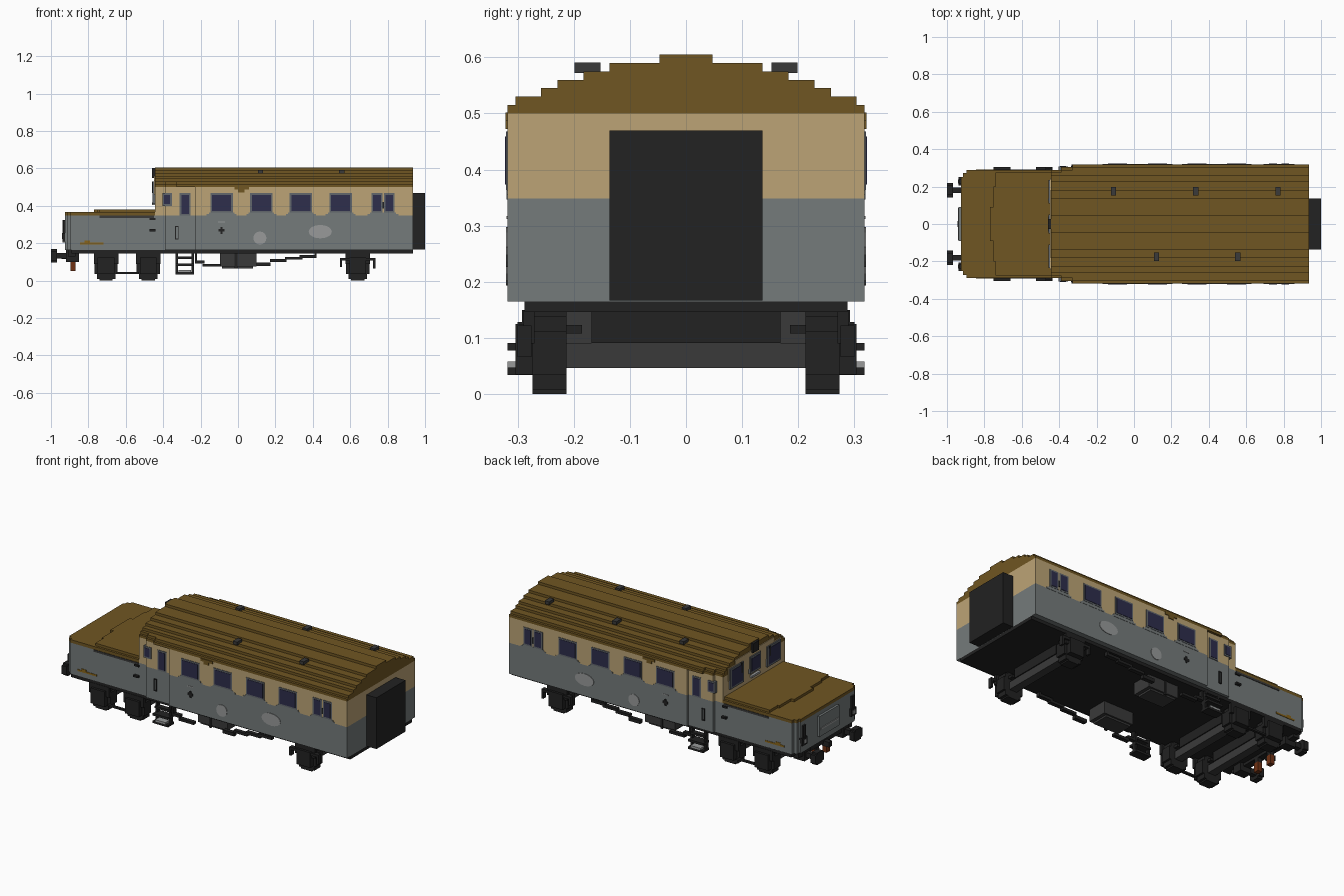
import bpy, bmesh, math

cube = bpy.data.objects.get("Cube")
if cube:
    bpy.data.objects.remove(cube, do_unlink=True)


def material(name, rgb):
    lin = [((c / 255 + 0.055) / 1.055) ** 2.4 for c in rgb] + [1.0]
    m = bpy.data.materials.new(name)
    m.use_nodes = True
    m.diffuse_color = lin
    bsdf = next(n for n in m.node_tree.nodes if n.type == 'BSDF_PRINCIPLED')
    bsdf.inputs["Base Color"].default_value = lin
    bsdf.inputs["Roughness"].default_value = 0.8
    return m


BROWN = material("roof brown", (112, 86, 34))
CREAM = material("cream", (188, 164, 118))
GREY = material("body grey", (117, 123, 123))
BLACK = material("black", (34, 34, 34))
DARK = material("dark grey", (58, 58, 58))
LIGHT = material("light grey", (152, 154, 154))
GLASS = material("window blue", (46, 46, 76))
FRAME = material("frame grey", (98, 103, 108))
RUST = material("rust red", (112, 50, 20))
OCHRE = material("ochre", (136, 100, 26))


def finish(name, bm, mat):
    bmesh.ops.recalc_face_normals(bm, faces=bm.faces)
    me = bpy.data.meshes.new(name)
    bm.to_mesh(me)
    bm.free()
    me.materials.append(mat)
    ob = bpy.data.objects.new(name, me)
    bpy.context.collection.objects.link(ob)
    return ob


def boxes(name, mat, items, mirror=False):
    """Boxes given as (x0, x1, y0, y1, z0, z1), optionally repeated across y = 0."""
    bm = bmesh.new()
    items = list(items)
    if mirror:
        items += [(a, b, -d, -c, e, f) for a, b, c, d, e, f in items]
    for x0, x1, y0, y1, z0, z1 in items:
        vs = bmesh.ops.create_cube(bm, size=1)["verts"]
        for v in vs:
            v.co = (x1 if v.co.x > 0 else x0, y1 if v.co.y > 0 else y0,
                    z1 if v.co.z > 0 else z0)
    return finish(name, bm, mat)


def plan_prism(name, mat, half, z0, z1):
    """Extrude a plan outline, mirrored across y = 0, from z0 to z1."""
    pts = half + [(x, -y) for x, y in reversed(half)]
    bm = bmesh.new()
    f = bm.faces.new([bm.verts.new((x, y, z0)) for x, y in pts])
    ext = bmesh.ops.extrude_face_region(bm, geom=[f])["geom"]
    for v in ext:
        if isinstance(v, bmesh.types.BMVert):
            v.co.z = z1
    return finish(name, bm, mat)


def discs(name, mat, x, z, rx, rz):
    """Thin oval plates on both body sides."""
    bm = bmesh.new()
    for s in (-1, 1):
        ring = [(x + rx * math.cos(i * math.pi / 8), z + rz * math.sin(i * math.pi / 8))
                for i in range(16)]
        a = [bm.verts.new((px, s * 0.316, pz)) for px, pz in ring]
        b = [bm.verts.new((px, s * 0.321, pz)) for px, pz in ring]
        bm.faces.new(a)
        bm.faces.new(b)
        for i in range(16):
            j = (i + 1) % 16
            bm.faces.new((a[i], a[j], b[j], b[i]))
    return finish(name, bm, mat)


# Body shell: bonnet, slightly wider cab, widest saloon
saloon = [(-0.39, 0.288), (-0.39, 0.304), (-0.23, 0.304), (-0.23, 0.318), (0.935, 0.318)]
bonnet = [(-0.925, 0.25), (-0.915, 0.25), (-0.915, 0.272), (-0.895, 0.272), (-0.895, 0.288)]
plan_prism("lower_body", GREY, bonnet + saloon, 0.165, 0.348)
plan_prism("upper_body", CREAM, [(-0.445, 0.288)] + saloon, 0.348, 0.50)

# Bonnet cover in two shallow layers
plan_prism("bonnet_cover", BROWN, bonnet + [(-0.44, 0.288)], 0.348, 0.366)
plan_prism("bonnet_cover_top", BROWN,
           [(-0.77, 0.09), (-0.75, 0.09), (-0.75, 0.2), (-0.74, 0.2), (-0.74, 0.275), (-0.44, 0.275)],
           0.366, 0.381)
boxes("bonnet_side_strip", DARK, [(-0.74, -0.45, 0.287, 0.291, 0.336, 0.348)], True)

# Stepped arched roof
plan_prism("roof_eave", BROWN, [(-0.445, 0.288), (-0.39, 0.288), (-0.39, 0.304), (-0.33, 0.304),
                                (-0.33, 0.318), (0.935, 0.318)], 0.50, 0.515)
plan_prism("roof_second_step", BROWN, [(-0.445, 0.275), (-0.39, 0.275), (-0.39, 0.29), (-0.33, 0.29),
                                       (-0.33, 0.304), (0.935, 0.304)], 0.515, 0.53)
widths = [0.258, 0.229, 0.183, 0.136, 0.047]
boxes("roof_steps", BROWN, [(-0.445, 0.935, -w, w, 0.53 + 0.015 * i, 0.545 + 0.015 * i)
                            for i, w in enumerate(widths)])
boxes("roof_vents", DARK,
      [(x - 0.014, x + 0.014, 0.152, 0.199, 0.572, 0.591) for x in (-0.11, 0.33, 0.77)] +
      [(x - 0.014, x + 0.014, -0.199, -0.152, 0.572, 0.591) for x in (0.12, 0.555)])
boxes("roof_side_bracket", BROWN, [(-0.02, 0.058, 0.316, 0.322, 0.487, 0.502),
                                   (0.0, 0.034, 0.316, 0.322, 0.472, 0.487)], True)

# Side windows: (left, right, bottom, top, wall y)
big = [(c - 0.06, c + 0.06, 0.364, 0.468, 0.318) for c in (-0.088, 0.125, 0.336, 0.549)]
twin = [(0.713, 0.773, 0.364, 0.468, 0.318), (0.78, 0.838, 0.364, 0.468, 0.318)]
cab = [(-0.312, -0.254, 0.348, 0.468, 0.304), (-0.404, -0.354, 0.40, 0.468, 0.296)]
frames, panes = [], []
for x0, x1, z0, z1, y in big + twin + cab:
    if x0 < -0.39:
        y = 0.304
    frames.append((x0, x1, y - 0.018, y + 0.003, z0, z1))
    panes.append((x0 + 0.009, x1 - 0.009, y - 0.01, y + 0.005, z0 + 0.009, z1 - 0.009))
boxes("side_window_frames", FRAME, frames, True)
boxes("side_window_panes", GLASS, panes, True)
boxes("twin_window_handle", BLACK, [(0.772, 0.781, 0.316, 0.322, 0.385, 0.42)], True)

# Grey rises beneath the windows, giving the cream a scalloped lower edge
spans = [(x0, x1) for x0, x1, *_ in big] + [(0.713, 0.838)]
boxes("waist_scallops", GREY,
      [(a - 0.008, b + 0.008, 0.31, 0.3195, 0.347, 0.364) for a, b in spans] +
      [(a - 0.02, b + 0.02, 0.31, 0.3195, 0.347, 0.356) for a, b in spans], True)

# Painted side details
discs("small_side_roundel", LIGHT, 0.117, 0.228, 0.035, 0.035)
discs("large_side_roundel", LIGHT, 0.44, 0.262, 0.062, 0.036)
boxes("side_emblem", BLACK, [(-0.105, -0.072, 0.316, 0.321, 0.262, 0.276),
                             (-0.094, -0.082, 0.316, 0.321, 0.25, 0.288)], True)
boxes("emblem_bar", LIGHT, [(-0.108, -0.07, 0.316, 0.32, 0.312, 0.317)], True)
boxes("bonnet_side_stripe", OCHRE, [(-0.845, -0.72, 0.286, 0.2905, 0.194, 0.204),
                                    (-0.82, -0.79, 0.286, 0.2905, 0.204, 0.214)], True)

# Door seam, door rails and side handles
boxes("door_rail", BLACK, [(-0.337, -0.332, 0.302, 0.309, 0.22, 0.292),
                           (-0.322, -0.317, 0.302, 0.309, 0.22, 0.292),
                           (-0.337, -0.317, 0.302, 0.309, 0.22, 0.225),
                           (-0.337, -0.317, 0.302, 0.309, 0.287, 0.292)], True)
boxes("side_handles", BLACK, [(-0.472, -0.442, 0.286, 0.304, 0.264, 0.275),
                              (-0.472, -0.442, 0.286, 0.296, 0.325, 0.336)], True)

# Cab front above the bonnet
boxes("cab_front_panel", CREAM, [(-0.449, -0.44, -0.245, 0.245, 0.46, 0.535),
                                 (-0.449, -0.44, -0.18, 0.18, 0.53, 0.56)])
boxes("cab_front_frames", FRAME, [(-0.456, -0.44, 0.11, 0.235, 0.41, 0.53)], True)
boxes("cab_front_panes", GLASS, [(-0.458, -0.45, 0.122, 0.223, 0.422, 0.518)], True)
boxes("cab_wiper_and_post", BLACK, [(-0.459, -0.445, 0.125, 0.137, 0.47, 0.53)], True)
boxes("cab_centre_frame", FRAME, [(-0.456, -0.44, -0.05, 0.05, 0.43, 0.53)])
boxes("cab_centre_pane", GLASS, [(-0.458, -0.45, -0.038, 0.038, 0.442, 0.518)])
boxes("cab_centre_bracket", LIGHT, [(-0.46, -0.445, -0.04, 0.04, 0.405, 0.417)])
boxes("cab_horn", BLACK, [(-0.459, -0.44, -0.028, 0.028, 0.548, 0.603)])

# Bonnet nose
boxes("nose_grille", GREY, [(-0.938, -0.92, -0.092, 0.092, 0.205, 0.325)])
boxes("nose_rail", LIGHT, [(-0.942, -0.936, -0.085, 0.085, 0.245, 0.255)])
boxes("nose_lamps", BLACK, [(-0.938, -0.915, 0.205, 0.25, 0.21, 0.255),
                            (-0.936, -0.915, 0.215, 0.24, 0.255, 0.325)], True)
boxes("nose_lamp_lenses", LIGHT, [(-0.941, -0.93, 0.217, 0.239, 0.222, 0.243)], True)

# Gangway connection at the other end
boxes("gangway", BLACK, [(0.93, 1.0, -0.136, 0.136, 0.167, 0.47)])

# Underframe
boxes("underframe", BLACK, [(-0.89, 0.935, -0.288, 0.288, 0.146, 0.166)])
boxes("buffer_beam", BLACK, [(-0.91, -0.87, -0.25, 0.25, 0.13, 0.167)])
boxes("buffers", BLACK, [(-1.0, -0.968, 0.142, 0.218, 0.108, 0.158),
                         (-1.0, -0.968, 0.155, 0.205, 0.098, 0.168),
                         (-0.968, -0.92, 0.166, 0.194, 0.118, 0.148),
                         (-0.92, -0.85, 0.152, 0.208, 0.10, 0.166)], True)
boxes("coupling_hook", BLACK, [(-0.945, -0.9, -0.015, 0.015, 0.115, 0.145)])
boxes("brake_hoses", BLACK, [(-0.895, -0.87, 0.035, 0.065, 0.10, 0.146)], True)
boxes("hose_ends", RUST, [(-0.896, -0.868, 0.034, 0.066, 0.052, 0.105)], True)

# Wheelsets: stepped wheels, axle boxes, axles
wheels, guards, axles, beams = [], [], [], []
for cx in (-0.705, -0.48, 0.64):
    for hw, z0, z1 in ((0.035, 0.0, 0.146), (0.05, 0.008, 0.138), (0.062, 0.035, 0.112)):
        wheels.append((cx - hw, cx + hw, 0.213, 0.274, z0, z1))
    guards += [(cx - 0.065, cx + 0.065, 0.27, 0.29, 0.09, 0.15),
               (cx - 0.045, cx + 0.045, 0.27, 0.304, 0.035, 0.125),
               (cx - 0.03, cx + 0.03, 0.185, 0.29, 0.108, 0.123)]
    axles.append((cx - 0.024, cx + 0.024, -0.215, 0.215, 0.046, 0.091))
    beams.append((cx - 0.03, cx + 0.03, -0.168, 0.168, 0.091, 0.147))
boxes("wheels", BLACK, wheels, True)
boxes("axle_boxes", BLACK, guards, True)
boxes("axles", DARK, axles)
boxes("axle_beams", BLACK, beams)
boxes("coupling_rods", BLACK, [(-0.65, -0.53, 0.275, 0.29, 0.037, 0.047)], True)
boxes("rear_spring_hangers", BLACK, [(0.545, 0.735, 0.275, 0.3, 0.107, 0.122),
                                     (0.545, 0.557, 0.275, 0.3, 0.072, 0.122),
                                     (0.723, 0.735, 0.275, 0.3, 0.066, 0.122)], True)

# Door steps
boxes("door_steps", BLACK, [(-0.335, -0.235, 0.262, 0.318, 0.034, 0.047),
                            (-0.335, -0.235, 0.262, 0.318, 0.078, 0.091),
                            (-0.335, -0.322, 0.27, 0.292, 0.034, 0.15),
                            (-0.248, -0.235, 0.27, 0.292, 0.034, 0.15),
                            (-0.335, -0.235, 0.27, 0.3, 0.115, 0.128)], True)
boxes("step_treads", LIGHT, [(-0.318, -0.252, 0.28, 0.3185, 0.047, 0.058)], True)

# Stepped truss rods and equipment boxes
rod = [(-0.23, -0.18, 0.092, 0.108), (-0.19, -0.09, 0.075, 0.09), (0.1, 0.175, 0.078, 0.098),
       (0.17, 0.26, 0.1, 0.115), (0.25, 0.345, 0.112, 0.127), (0.33, 0.42, 0.122, 0.138)]
boxes("truss_rods", BLACK, [(a, b, 0.262, 0.286, c, d) for a, b, c, d in rod] +
      [(-0.23, -0.22, 0.262, 0.286, 0.1, 0.148), (0.408, 0.42, 0.262, 0.286, 0.13, 0.148)], True)
boxes("equipment_boxes", DARK, [(-0.095, 0.1, 0.12, 0.24, 0.075, 0.148),
                                (-0.085, 0.08, 0.13, 0.23, 0.064, 0.08)], True)
boxes("equipment_straps", BLACK, [(-0.018, -0.004, 0.235, 0.245, 0.064, 0.148)], True)
